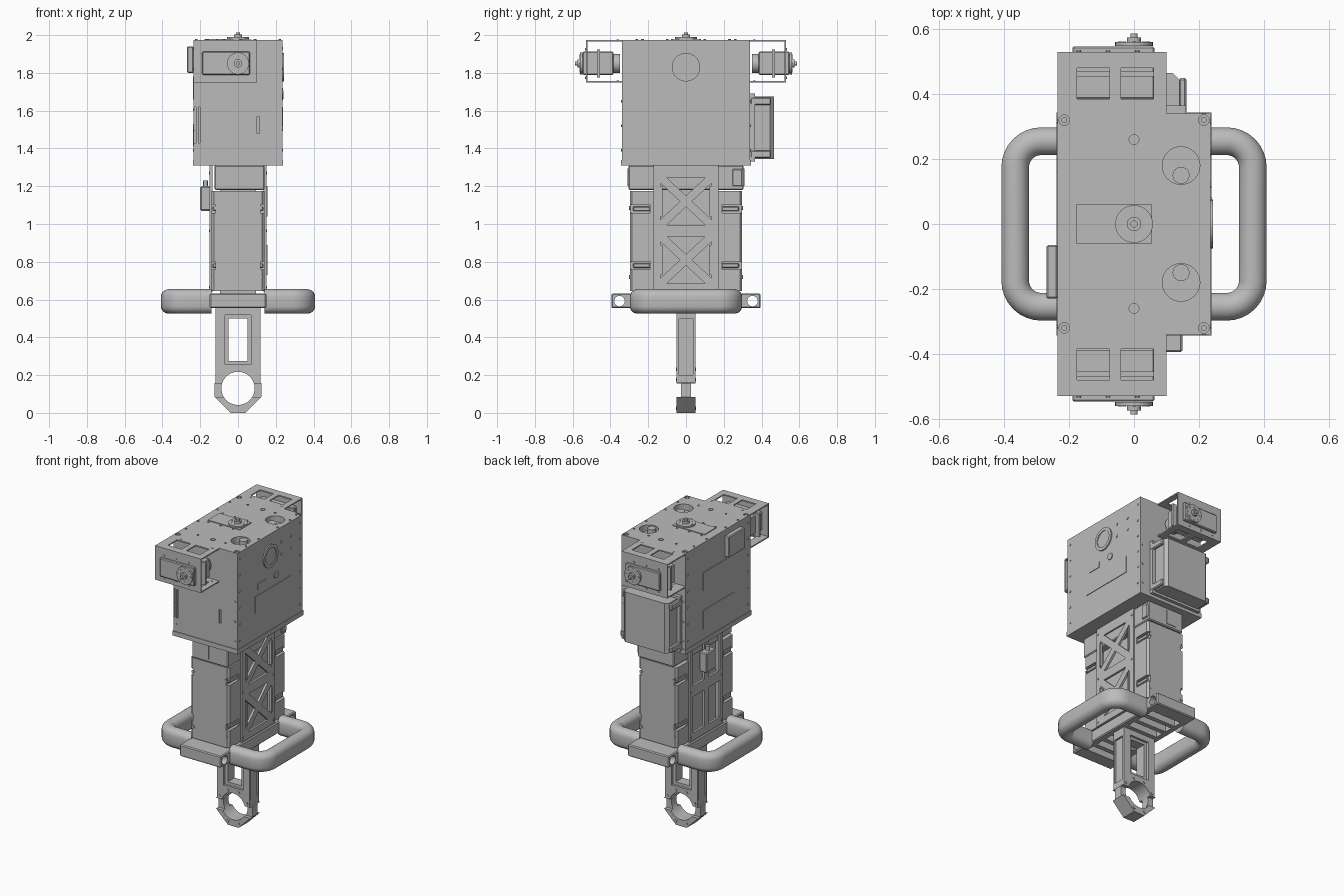
import bpy
import bmesh
from math import sin, cos, pi, radians
from mathutils import Matrix, Vector

default = bpy.data.objects.get("Cube")
if default:
    bpy.data.objects.remove(default, do_unlink=True)

grey = bpy.data.materials.new("machined grey")
grey.use_nodes = True
grey.diffuse_color = (0.5, 0.5, 0.5, 1)
grey.node_tree.nodes["Principled BSDF"].inputs["Base Color"].default_value = grey.diffuse_color
BOTH = (-1, 1)


def finish(name, bm):
    bmesh.ops.recalc_face_normals(bm, faces=bm.faces)
    mesh = bpy.data.meshes.new(name)
    bm.to_mesh(mesh)
    bm.free()
    mesh.materials.append(grey)
    obj = bpy.data.objects.new(name, mesh)
    bpy.context.collection.objects.link(obj)
    return obj


def box(name, xs, ys, zs, bevel=0):
    """Box between pairs of limits, in any order."""
    bm = bmesh.new()
    bmesh.ops.create_cube(bm, size=1)
    for v in bm.verts:
        v.co = [sum(lim) / 2 + c * abs(lim[1] - lim[0]) for c, lim in zip(v.co, (xs, ys, zs))]
    if bevel:
        bmesh.ops.bevel(bm, geom=bm.edges[:], offset=bevel, segments=1, affect='EDGES')
    return finish(name, bm)


def disc(name, centre, axis, radius, depth, sides=32):
    """Cylinder around a centre point along the given axis."""
    bm = bmesh.new()
    turn = {"x": Matrix.Rotation(pi / 2, 4, 'Y'), "y": Matrix.Rotation(pi / 2, 4, 'X'), "z": Matrix()}[axis]
    bmesh.ops.create_cone(bm, cap_ends=True, segments=sides, radius1=radius, radius2=radius,
                          depth=depth, matrix=Matrix.Translation(centre) @ turn)
    return finish(name, bm)


def prism(name, outline, axis, start, end):
    """Extrude a flat outline along an axis."""
    place = {"x": lambda a, b, t: (t, a, b), "y": lambda a, b, t: (a, t, b), "z": lambda a, b, t: (a, b, t)}[axis]
    bm = bmesh.new()
    rings = [[bm.verts.new(place(a, b, t)) for a, b in outline] for t in (start, end)]
    for ring in rings:
        bm.faces.new(ring)
    for i in range(len(outline)):
        bm.faces.new((rings[0][i - 1], rings[0][i], rings[1][i], rings[1][i - 1]))
    return finish(name, bm)


def cut(obj, *cutters):
    for cutter in cutters:
        cutter.hide_render = True
        mod = obj.modifiers.new("cut", 'BOOLEAN')
        mod.operation, mod.solver, mod.object = 'DIFFERENCE', 'EXACT', cutter
        bpy.context.view_layer.objects.active = obj
        bpy.ops.object.modifier_apply(modifier=mod.name)
        bpy.data.objects.remove(cutter, do_unlink=True)
    return obj


def screw(centre, axis, radius=0.007):
    disc("screw", centre, axis, radius, 0.008, 10)


def horn(name, centre, axis, out):
    """Output disc of a servo with hub and bolt circle."""
    way = Vector([float(axis == a) for a in "xyz"]) * out
    side, up = Vector((1, 0, 0)), Vector((0, 0, 1)) if axis == "y" else Vector((0, 1, 0))
    disc(name, centre, axis, 0.058, 0.012)
    disc(name + "_hub", centre + way * 0.01, axis, 0.022, 0.02)
    disc(name + "_tip", centre + way * 0.022, axis, 0.011, 0.02)
    for i in range(8):
        a = i * pi / 4
        screw(centre + (side * cos(a) + up * sin(a)) * 0.043 + way * 0.004, axis, 0.006)


# main housing with roof openings, cooling slots and corner bores
X, Y, TOP = 0.235, 0.34, 1.975
housing = box("housing", (-X, X), (-Y, Y), (1.34, TOP))
for s in BOTH:
    cut(housing, disc("opening", (0.145, s * 0.18, TOP), "z", 0.058, 0.08),
        disc("locating_hole", (0, s * 0.26, TOP), "z", 0.015, 0.03))
    disc("opening_core", (0.145, s * 0.15, TOP - 0.02), "z", 0.026, 0.03)
    for t in BOTH:
        cut(housing, disc("corner_bore", (t * 0.215, s * 0.32, TOP), "z", 0.016, 0.02))
        disc("corner_bolt", (t * 0.215, s * 0.32, TOP - 0.008), "z", 0.009, 0.01, 12)
cut(housing, box("slot", (-0.21, -0.2), (-Y - 0.01, -Y + 0.02), (1.43, 1.62)),
    box("slot", (-0.232, -0.222), (-Y - 0.01, -Y + 0.02), (1.43, 1.62)),
    box("slot", (0.1, 0.115), (-Y - 0.01, -Y + 0.01), (1.48, 1.57)))
box("housing_flange", (-X - 0.004, X + 0.004), (-Y - 0.004, Y + 0.004), (1.31, 1.34))

# housing side panels, dial and side box
box("label_panel", (X, X + 0.004), (-0.16, 0.21), (1.51, 1.62))
box("small_panel", (X, X + 0.004), (-0.13, -0.04), (1.655, 1.695))
disc("button", (X, 0.06, 1.685), "x", 0.022, 0.01)
cut(disc("dial_ring", (X, 0, 1.83), "x", 0.075, 0.016, 40), disc("dial_hole", (X + 0.008, 0, 1.83), "x", 0.055, 0.01))
for z in (1.47, 1.72):
    box("side_panel", (-X - 0.004, -X), (-0.16, 0.16), (z - 0.06, z + 0.06))
box("side_box", (-0.27, -X), (-0.23, -0.065), (1.8, 1.94), 0.005)

# housing screws
for s in BOTH:
    for t in BOTH:
        for i in range(6):
            screw((s * X, t * 0.315, 1.39 + i * 0.108), "x")
        for i in range(3):
            screw((s * 0.215, t * Y, 1.39 + i * 0.13), "y")
        for x in (-0.11, 0.09):
            screw((x, t * 0.26, TOP), "z")
        for y in (0.1, 0.23):
            screw((s * 0.22, t * y, TOP), "z")
    for z in (1.8, 1.88):
        screw((X, 0.17 + s * 0.05, z), "x", 0.009)
    for i in range(3):
        screw((-0.165 + i * 0.09, s * 0.073, TOP), "z")

# roof servo
box("roof_servo", (-0.178, 0.055), (-0.06, 0.06), (TOP, TOP + 0.005))
horn("roof_horn", Vector((0, 0, TOP + 0.008)), "z", 1)

# front and back servo units, each in a three-sided bracket
for s, end in zip(BOTH, ("front", "back")):
    for level, z in (("top", TOP - 0.008), ("bottom", 1.75)):
        plate = box(f"{end}_bracket_{level}", (-X, 0.1), (s * Y, s * 0.53), (z, z + 0.008))
        for x in (-0.125, 0.01):
            cut(plate, box("window", (x - 0.05, x + 0.05), (s * 0.385, s * 0.48), (z - 0.1, z + 0.1)))
        for x in (-0.16, 0.066):
            screw((x, s * 0.362, z + 0.006), "z")
    box(f"{end}_bracket_face", (-X, 0.1), (s * 0.522, s * 0.53), (1.75, TOP))
    box(f"{end}_servo", (-0.19, 0.063), (s * 0.385, s * 0.547), (1.79, 1.912), 0.005)
    box(f"{end}_servo_ears", (-0.215, 0.09), (s * 0.455, s * 0.47), (1.775, 1.925))
    disc(f"{end}_servo_back", (0, s * 0.37, 1.85), "y", 0.05, 0.04)
    horn(f"{end}_horn", Vector((0, s * 0.555, 1.85)), "y", s)
    for x in (-0.17, -0.08, 0.01):
        for z in (1.775, 1.925):
            screw((x, s * 0.53, z), "y")

# back power pack with side clips
def pack_outline(x0, x1, y0, y1, c):
    return [(x0, y0), (x1, y0), (x1, y1 - c), (x1 - c, y1), (x0 + c, y1), (x0, y1 - c)]


box("power_pack_mount", (-0.21, 0.16), (Y, 0.365), (1.33, 1.69))
prism("power_pack", pack_outline(-0.19, 0.14, Y, 0.465, 0.02), "z", 1.345, 1.675)
for x in (-0.2, 0.15):
    for z in (1.37, 1.65):
        box("power_pack_clip", (x - 0.012, x + 0.012), (Y, 0.45), (z - 0.02, z + 0.02), 0.006)

# column core, head block and two energy packs
box("column_core", (-0.095, 0.095), (-0.17, 0.17), (0.63, 1.31))
box("column_head", (-0.125, 0.14), (-0.305, 0.305), (1.18, 1.31), 0.006)
box("head_socket", (0.13, 0.148), (0.245, 0.3), (1.2, 1.29), 0.005)
for s in BOTH:
    box("head_panel", (-0.065, 0), (s * 0.3, s * 0.309), (1.2, 1.295))
    outline = [(x, s * y) for x, y in pack_outline(-0.14, 0.14, 0.17, 0.297, 0.012)]
    pack = prism("energy_pack", outline, "z", 0.645, 1.175)
    for t in BOTH:
        for z in (0.78, 1.08):
            cut(pack, box("clip_groove", (t * 0.12, t * 0.16), (s * 0.19, s * 0.32), (z - 0.022, z + 0.022)))
            box("pack_clip", (t * 0.115, t * 0.135), (s * 0.19, s * 0.28), (z - 0.012, z + 0.012), 0.004)
            screw((t * 0.12, s * 0.297, z + 0.005 if z > 1 else z - 0.06), "y", 0.01)

# truss plate on the left, each half braced by a cross
truss = box("truss_plate", (0.135, 0.15), (-0.172, 0.172), (0.64, 1.31))
for mid in (0.81, 1.12):
    corners = [Vector((y * 0.15, mid + z * 0.14)) for y, z in ((-1, -1), (1, -1), (1, 1), (-1, 1))]
    for i in range(4):
        tri = [corners[i - 1], corners[i], Vector((0, mid))]
        centre = sum(tri, Vector((0, 0))) / 3
        cut(truss, prism("triangle", [centre.lerp(p, 0.68) for p in tri], "x", 0.1, 0.2))
    for s in BOTH:
        box("truss_rib", (0.14, 0.156), (s * 0.125, s * 0.137), (mid - 0.08, mid + 0.08))

# window plate on the right with a small control box
windows = box("window_plate", (-0.15, -0.135), (-0.172, 0.172), (0.64, 1.31))
for s in BOTH:
    for z in (0.81, 1.12):
        cut(windows, box("window", (-0.2, -0.1), (s * 0.02, s * 0.14), (z - 0.12, z + 0.12)))
    for t in BOTH:
        for z in (0.665, 0.965, 1.27):
            screw((s * 0.15, t * 0.157, z), "x")
box("control_box", (-0.2, -0.145), (-0.03, 0.07), (1.07, 1.2), 0.006)
disc("control_knob", (-0.172, 0.02, 1.21), "z", 0.012, 0.04, 16)

# base frame with underside slots and cross bores
base = box("base_frame", (-0.15, 0.15), (-0.395, 0.395), (0.555, 0.632), 0.006)
for s in BOTH:
    cut(base, disc("cross_bore", (0, s * 0.352, 0.592), "x", 0.028, 0.4, 24))
    for y in (0.105, 0.19, 0.275):
        cut(base, box("slot", (-0.11, 0.11), (s * y - 0.027, s * y + 0.027), (0.5, 0.61)))

# padded handles: a capsule section swept round a bent path
section = []
for i in range(24):
    a = 2 * pi * (i + 0.5) / 24
    section.append((0.043 * cos(a), 0.043 * sin(a) + (0.022 if sin(a) > 0 else -0.022)))
path = [(0.14, -0.255, -pi / 2)]
for s in BOTH:
    for i in range(9):
        a = (i / 8 - (s < 0)) * pi / 2
        path.append((0.286 + 0.08 * cos(a), s * 0.175 + 0.08 * sin(a), a))
path.append((0.14, 0.255, pi / 2))
for s, side in zip(BOTH, ("right", "left")):
    bm = bmesh.new()
    rings = [[bm.verts.new((s * (x + u * cos(a)), y + u * sin(a), 0.59 + v)) for u, v in section] for x, y, a in path]
    for r, q in zip(rings, rings[1:]):
        for i in range(len(section)):
            bm.faces.new((r[i - 1], r[i], q[i], q[i - 1]))
    bm.faces.new(rings[0])
    bm.faces.new(rings[-1])
    finish(f"{side}_handle", bm)

# lower arm with a framed slot and a clamp ring
half = [(0.04, 0), (0.125, 0.085), (0.125, 0.155), (0.12, 0.16), (0.12, 0.56)]
arm = prism("lower_arm", half + [(-x, z) for x, z in reversed(half)], "y", -0.05, 0.05)
cut(arm, disc("clamp_bore", (0, 0, 0.13), "y", 0.088, 0.3, 48),
    box("slot", (-0.05, 0.05), (-0.1, 0.1), (0.275, 0.5)))
for s in BOTH:
    cut(arm, box("slot_frame", (-0.07, 0.07), (s * 0.035, s * 0.1), (0.255, 0.518)),
        box("side_recess", (s * 0.108, s * 0.2), (-0.037, 0.037), (0.2, 0.5)),
        box("clamp_gap", (-0.2, 0.2), (s * 0.026, s * 0.1), (0.085, 0.155)))
    for t in BOTH:
        for x, z in ((0.04, 0.23), (0.1, 0.175), (0.04, 0.025)):
            screw((t * x, s * 0.05, z), "y", 0.009)

# smooth round surfaces, keep hard edges
bpy.ops.object.select_all(action='DESELECT')
for obj in bpy.context.collection.objects:
    if obj.type == 'MESH':
        obj.select_set(True)
        bpy.context.view_layer.objects.active = obj
bpy.ops.object.shade_smooth_by_angle(angle=radians(30))
